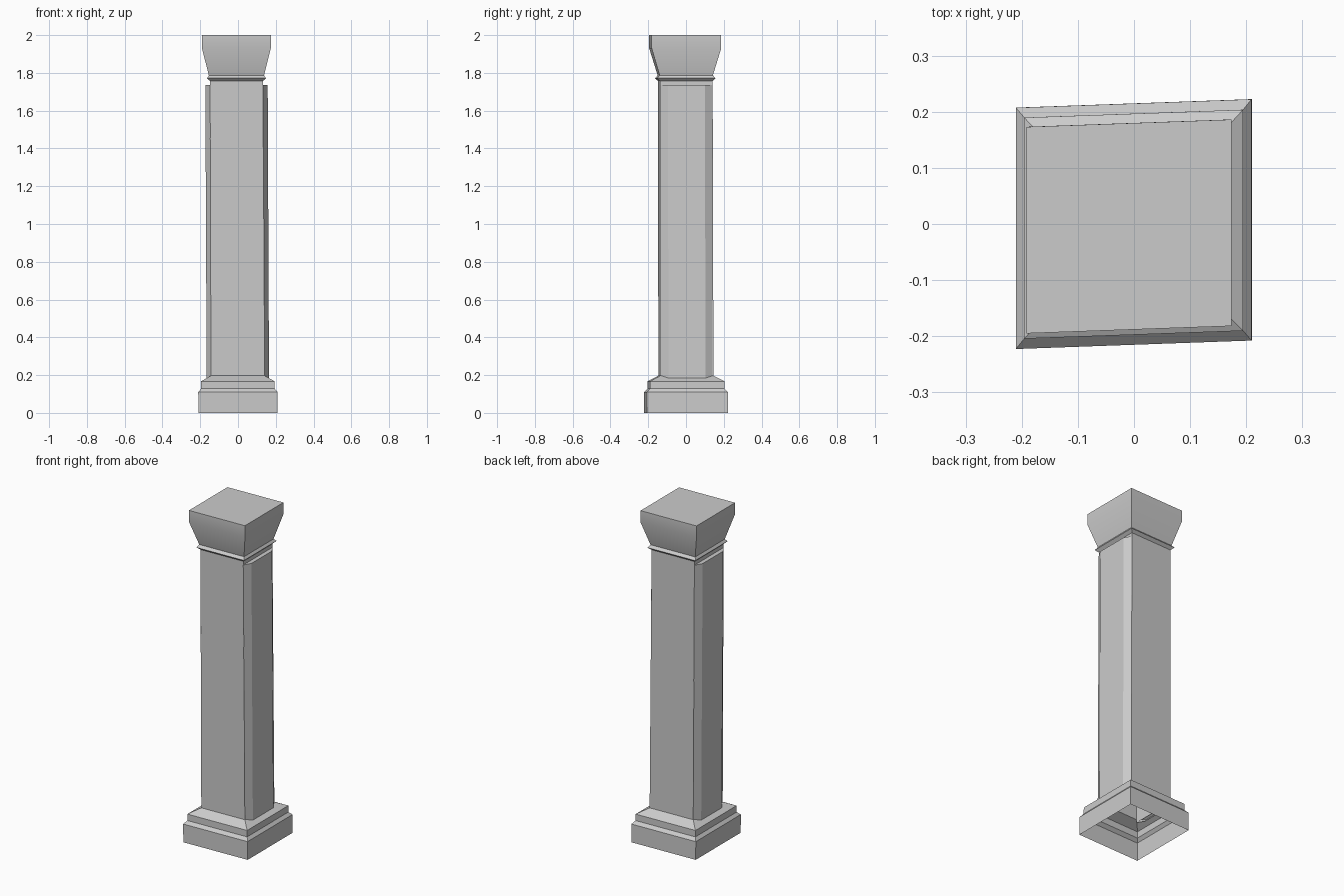
import bpy
import bmesh
import math

if "Cube" in bpy.data.objects:
    bpy.data.objects.remove(bpy.data.objects["Cube"], do_unlink=True)

stone = bpy.data.materials.new("grey_stone")
GREY = (0.6, 0.6, 0.6, 1)
stone.use_nodes = True
stone.diffuse_color = GREY
stone.node_tree.nodes["Principled BSDF"].inputs["Base Color"].default_value = GREY


def place(x, y, z):
    """Apply the pillar's slight lean and its skewed plan."""
    return (x - 0.0045 * z, y + 0.036 * x - 0.0022 * z, z)


def square(half_x, half_y):
    return [(-half_x, -half_y), (half_x, -half_y), (half_x, half_y), (-half_x, half_y)]


def loft(name, sections, cap_top=False):
    """Join a stack of (height, outline) sections into an open-bottomed shell."""
    bm = bmesh.new()
    rings = [[bm.verts.new(place(x, y, z)) for x, y in outline] for z, outline in sections]
    for low, high in zip(rings, rings[1:]):
        for i in range(len(low)):
            j = (i + 1) % len(low)
            bm.faces.new((low[i], low[j], high[j], high[i]))
    if cap_top:
        bm.faces.new(rings[-1])
    mesh = bpy.data.meshes.new(name)
    bm.to_mesh(mesh)
    bm.free()
    mesh.materials.append(stone)
    obj = bpy.data.objects.new(name, mesh)
    bpy.context.collection.objects.link(obj)
    bpy.ops.object.select_all(action="DESELECT")
    obj.select_set(True)
    bpy.context.view_layer.objects.active = obj
    bpy.ops.object.shade_smooth_by_angle(angle=math.radians(30))
    return obj


# Stepped plinth, hollow underneath
loft("plinth", [
    (0, square(0.21, 0.215)),
    (0.11, square(0.21, 0.215)),
    (0.128, square(0.195, 0.197)),
    (0.167, square(0.195, 0.197)),
    (0.197, square(0.142, 0.141)),
])

# Plain square shaft
loft("shaft", [
    (0.197, square(0.142, 0.141)),
    (1.757, square(0.14, 0.139)),
])

# Raised panels with bevelled edges on the two sides
for side, name in ((1, "left_panel"), (-1, "right_panel")):
    outline = [(0.14, -0.14), (0.165, -0.098), (0.165, 0.098), (0.14, 0.14)]
    if side < 0:
        outline = [(-x, y) for x, y in reversed(outline)]
    loft(name, [(0.178, outline), (1.735, outline)], cap_top=True)

# Neck moulding and flared capital
loft("capital", [
    (1.757, square(0.14, 0.139)),
    (1.772, square(0.156, 0.155)),
    (1.787, square(0.146, 0.141)),
    (1.93, square(0.1825, 0.184)),
    (2, square(0.1825, 0.184)),
], cap_top=True)
